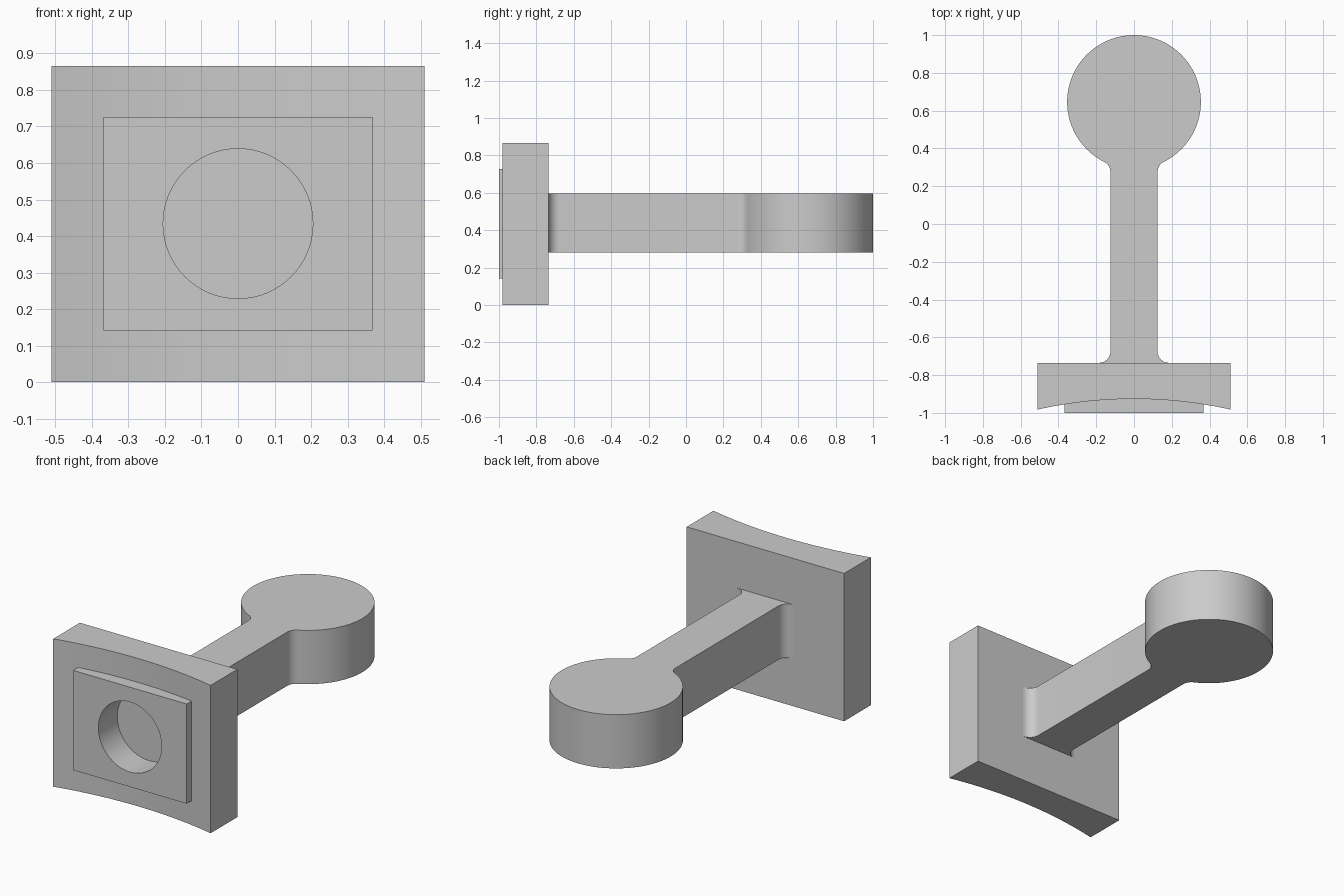
import bpy
import bmesh
from math import pi, sqrt, atan2, cos, sin, radians
from mathutils import Matrix

cube = bpy.data.objects.get("Cube")
if cube:
    bpy.data.objects.remove(cube, do_unlink=True)

grey = bpy.data.materials.new("plain grey")
grey.use_nodes = True
grey.diffuse_color = (0.6, 0.6, 0.6, 1)
grey.node_tree.nodes["Principled BSDF"].inputs["Base Color"].default_value = (0.6, 0.6, 0.6, 1)


def add_object(name, bm):
    bmesh.ops.recalc_face_normals(bm, faces=bm.faces)
    mesh = bpy.data.meshes.new(name)
    bm.to_mesh(mesh)
    bm.free()
    mesh.materials.append(grey)
    obj = bpy.data.objects.new(name, mesh)
    bpy.context.collection.objects.link(obj)
    return obj


def extrude_profile(name, points, z0, z1):
    """Extrude a plan outline between two heights."""
    bm = bmesh.new()
    face = bm.faces.new([bm.verts.new((x, y, z0)) for x, y in points])
    side = bmesh.ops.extrude_face_region(bm, geom=[face])["geom"]
    verts = [v for v in side if isinstance(v, bmesh.types.BMVert)]
    bmesh.ops.translate(bm, verts=verts, vec=(0, 0, z1 - z0))
    return add_object(name, bm)


def arc(cx, cy, r, a0, a1, n):
    return [(cx + r * cos(a0 + (a1 - a0) * i / n),
             cy + r * sin(a0 + (a1 - a0) * i / n)) for i in range(n + 1)]


def smooth(obj):
    bpy.ops.object.select_all(action="DESELECT")
    obj.select_set(True)
    bpy.context.view_layer.objects.active = obj
    bpy.ops.object.shade_smooth_by_angle(angle=radians(30))


# Concave front curve shared by the plate and the pad
half_w, back_y, edge_y, mid_y = 0.51, -0.735, -0.982, -0.926
sag = mid_y - edge_y
curve_r = (half_w ** 2 + sag ** 2) / (2 * sag)


def front_curve(half, n=32):
    xs = [-half + 2 * half * i / n for i in range(n + 1)]
    return [(x, mid_y - curve_r + sqrt(curve_r ** 2 - x * x)) for x in xs]


# Mounting plate and raised pad
plate = extrude_profile("mounting_plate",
                        front_curve(half_w) + [(half_w, back_y), (-half_w, back_y)],
                        0, 0.866)
pad = extrude_profile("raised_pad",
                      front_curve(0.368) + [(0.368, -1), (-0.368, -1)],
                      0.142, 0.726)

# Round blind hole through the pad into the plate
bm = bmesh.new()
hole_floor, hole_front = -0.825, -1.1
bmesh.ops.create_cone(
    bm, cap_ends=True, segments=64, radius1=0.205, radius2=0.205,
    depth=hole_floor - hole_front,
    matrix=Matrix.Translation((0, (hole_floor + hole_front) / 2, 0.434))
    @ Matrix.Rotation(pi / 2, 4, "X"))
cutter = add_object("hole_cutter", bm)
cutter.hide_render = True
for part in (plate, pad):
    mod = part.modifiers.new("hole", "BOOLEAN")
    mod.operation = "DIFFERENCE"
    mod.solver = "EXACT"
    mod.object = cutter
    bpy.context.view_layer.objects.active = part
    bpy.ops.object.modifier_apply(modifier=mod.name)
bpy.data.objects.remove(cutter, do_unlink=True)

# Arm with filleted ends and a round head
arm_w, fillet, head_r = 0.125, 0.06, 0.354
head_y = 1 - head_r
fx = arm_w + fillet
fy = head_y - sqrt((head_r + fillet) ** 2 - fx ** 2)
join = atan2(head_y - fy, -fx)
right = arc(fx, back_y + fillet, fillet, 1.5 * pi, pi, 10)
right += arc(fx, fy, fillet, pi, join, 10)
right += arc(0, head_y, head_r, join - pi, pi / 2, 48)[1:]
left = [(-x, y) for x, y in reversed(right[:-1])]
arm = extrude_profile("arm_with_round_head", right + left, 0.28, 0.595)

for part in (plate, pad, arm):
    smooth(part)
